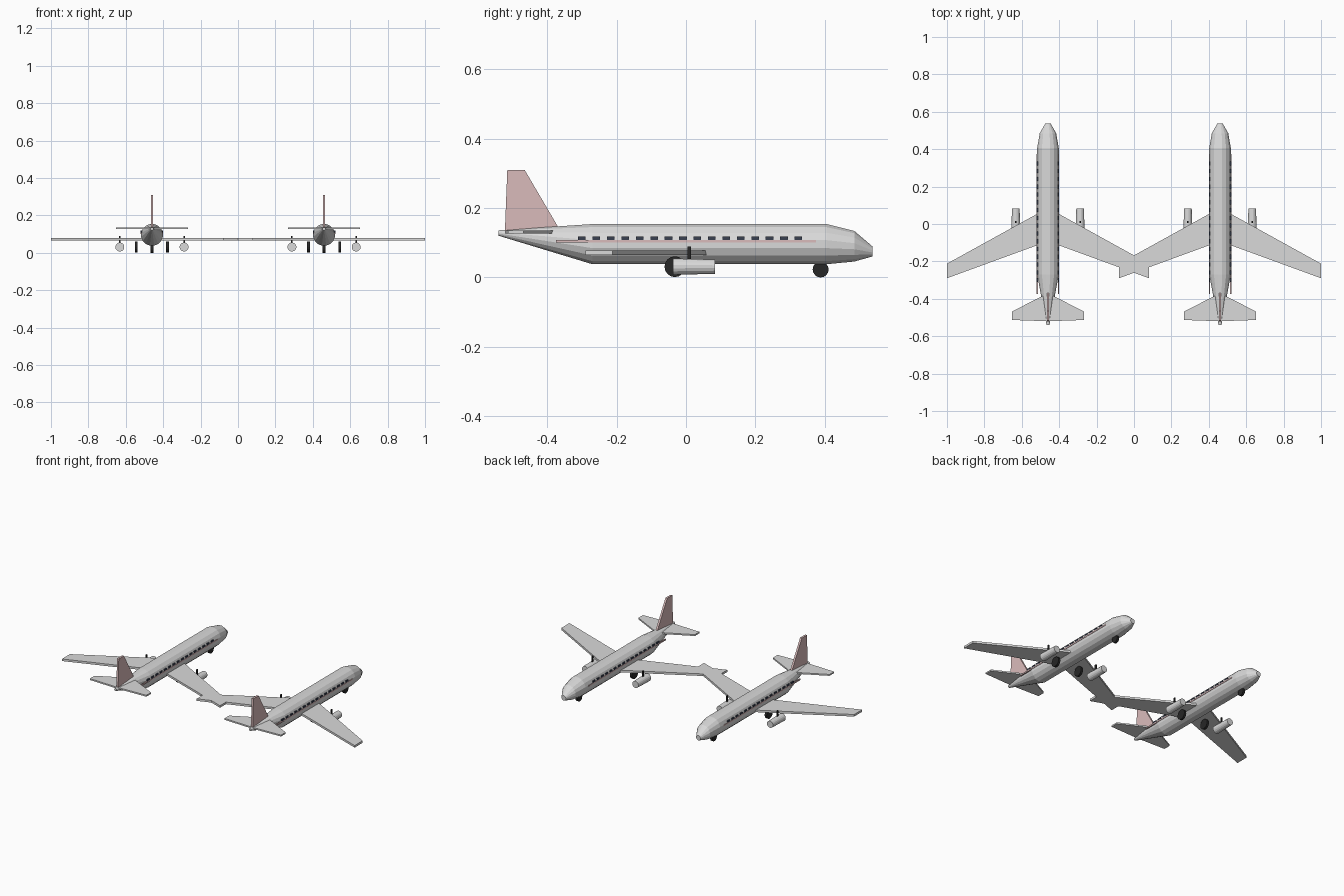
import bpy
import bmesh
from math import cos, sin, pi
from mathutils import Matrix

cube = bpy.data.objects.get("Cube")
if cube:
    bpy.data.objects.remove(cube)


def material(name, color):
    mat = bpy.data.materials.new(name)
    mat.use_nodes = True
    mat.diffuse_color = (*color, 1)
    mat.node_tree.nodes["Principled BSDF"].inputs["Base Color"].default_value = (*color, 1)
    return mat


GREY = material("light grey", (0.7, 0.7, 0.7))
PINK = material("dusty pink", (0.7, 0.5, 0.5))
BLACK = material("rubber black", (0.02, 0.02, 0.02))
GLASS = material("dark window blue", (0.04, 0.05, 0.08))


def finish(bm, name, mat, x):
    bmesh.ops.recalc_face_normals(bm, faces=bm.faces)
    mesh = bpy.data.meshes.new(name)
    bm.to_mesh(mesh)
    bm.free()
    mesh.materials.append(mat)
    obj = bpy.data.objects.new(name, mesh)
    obj.location.x = x
    bpy.context.collection.objects.link(obj)


def loft(bm, rings, sides):
    """Skin round sections given as (y, centre z, radius)."""
    loops = []
    for y, z, r in rings:
        angles = [2 * pi * (i + 0.5) / sides for i in range(sides)]
        loops.append([bm.verts.new((r * cos(a), y, z + r * sin(a))) for a in angles])
    for a, b in zip(loops, loops[1:]):
        for i in range(sides):
            j = (i + 1) % sides
            bm.faces.new((a[i], a[j], b[j], b[i]))
    bm.faces.new(loops[0])
    bm.faces.new(loops[-1])


def slab(bm, low, high):
    """Close a prism between two matching outlines."""
    a = [bm.verts.new(p) for p in low]
    b = [bm.verts.new(p) for p in high]
    bm.faces.new(a)
    bm.faces.new(b)
    for i in range(len(a)):
        j = (i + 1) % len(a)
        bm.faces.new((a[i], a[j], b[j], b[i]))


def flat_wing(bm, outline, z0, z1):
    for s in (-1, 1):
        slab(bm, [(s * x, y, z0) for x, y in outline], [(s * x, y, z1) for x, y in outline])


def box(bm, center, size):
    bmesh.ops.create_cube(bm, size=1, matrix=Matrix.Translation(center) @ Matrix.Diagonal((*size, 1)))


def wheel(bm, center, radius, width):
    bmesh.ops.create_cone(bm, cap_ends=True, segments=16, radius1=radius, radius2=radius, depth=width,
                          matrix=Matrix.Translation(center) @ Matrix.Rotation(pi / 2, 4, 'Y'))


def airliner(side, x):
    # Fuselage
    bm = bmesh.new()
    loft(bm, [(-0.54, 0.128, 0.008), (-0.27, 0.096, 0.059), (0.405, 0.096, 0.059),
              (0.485, 0.09, 0.045), (0.537, 0.075, 0.015)], 16)
    finish(bm, side + "_fuselage", GREY, x)

    # Wings and tailplane
    bm = bmesh.new()
    flat_wing(bm, [(0.02, 0.075), (0.54, -0.212), (0.54, -0.29), (0.02, -0.1)], 0.065, 0.078)
    finish(bm, side + "_wings", GREY, x)
    bm = bmesh.new()
    flat_wing(bm, [(0, -0.37), (0.193, -0.468), (0.193, -0.513), (0, -0.52)], 0.126, 0.135)
    finish(bm, side + "_tailplane", GREY, x)

    # Tail fin
    bm = bmesh.new()
    fin = [(-0.522, 0.13), (-0.515, 0.31), (-0.465, 0.31), (-0.37, 0.148), (-0.37, 0.13)]
    slab(bm, [(-0.006, y, z) for y, z in fin], [(0.006, y, z) for y, z in fin])
    finish(bm, side + "_tail_fin", PINK, x)

    # Cheat lines and cabin windows
    bm = bmesh.new()
    for s in (-1, 1):
        box(bm, (s * 0.0565, 0, 0.104), (0.007, 0.75, 0.008))
    finish(bm, side + "_stripes", PINK, x)
    bm = bmesh.new()
    for s in (-1, 1):
        for i in range(16):
            box(bm, (s * 0.0565, -0.3 + i * 0.0416, 0.113), (0.007, 0.022, 0.01))
    finish(bm, side + "_windows", GLASS, x)

    # Engines and pylons
    for s, tag in ((-1, "_right"), (1, "_left")):
        bm = bmesh.new()
        loft(bm, [(-0.037, 0.031, 0.024), (0.083, 0.031, 0.021)], 16)
        finish(bm, side + tag + "_engine", GREY, x + s * 0.172)
        bm = bmesh.new()
        box(bm, (0, 0.01, 0.067), (0.007, 0.01, 0.044))
        finish(bm, side + tag + "_pylon", BLACK, x + s * 0.172)

    # Landing gear
    bm = bmesh.new()
    wheel(bm, (0, 0.388, 0.023), 0.023, 0.014)
    for s in (-1, 1):
        wheel(bm, (s * 0.083, -0.032, 0.031), 0.03, 0.014)
    finish(bm, side + "_wheels", BLACK, x)


for side, x in (("right", -0.46), ("left", 0.46)):
    airliner(side, x)
